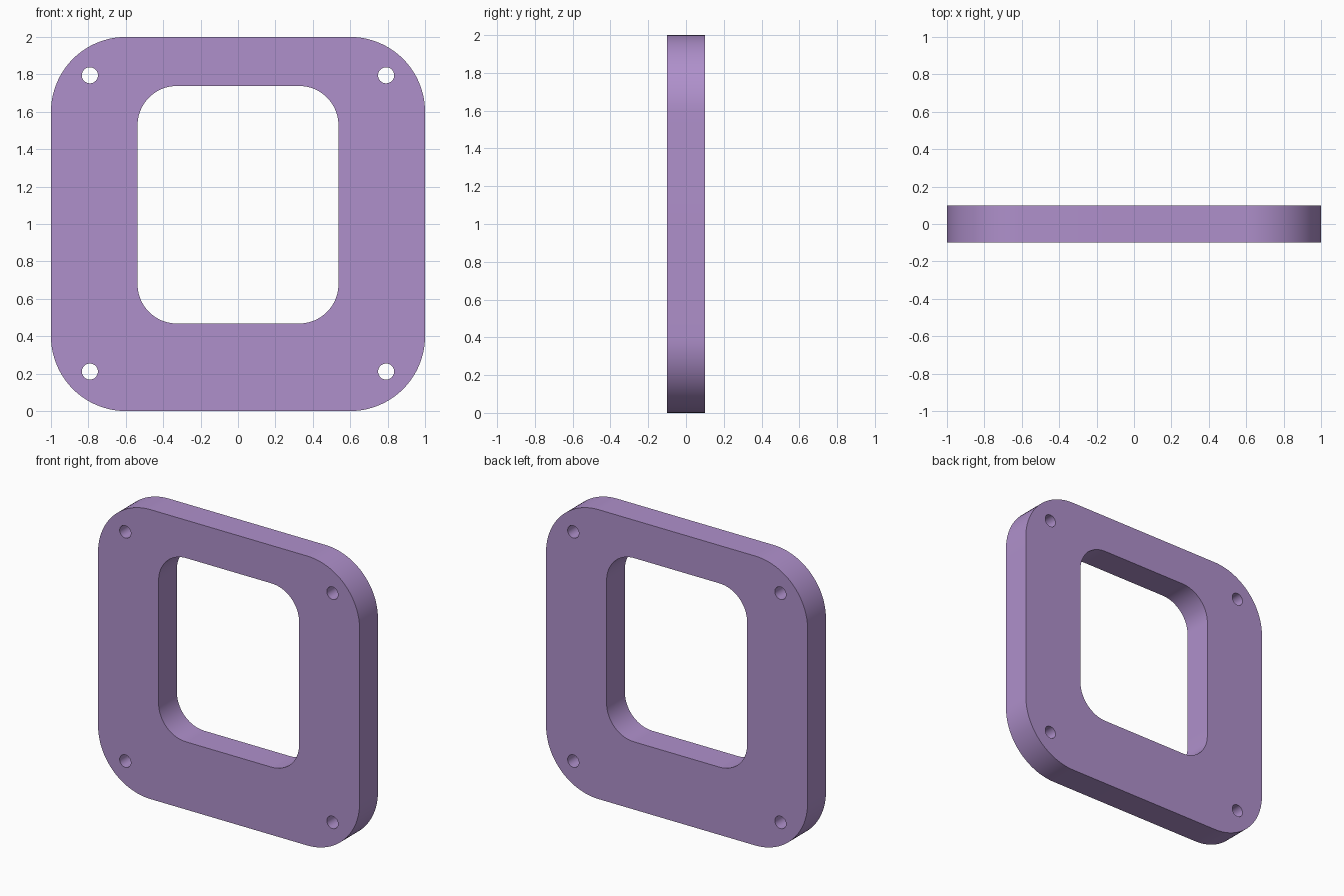
import bpy
from math import sin, cos, pi, radians

if "Cube" in bpy.data.objects:
    bpy.data.objects.remove(bpy.data.objects["Cube"])


def rounded_rect(hx, z0, z1, r, n=20):
    """Outline of a rectangle with rounded corners, counter-clockwise."""
    pts = []
    corners = [(hx - r, z1 - r), (r - hx, z1 - r), (r - hx, z0 + r), (hx - r, z0 + r)]
    for k, (cx, cz) in enumerate(corners):
        for i in range(n + 1):
            a = (k + i / n) * pi / 2
            pts.append((cx + r * cos(a), cz + r * sin(a)))
    return pts


def circle(cx, cz, r, n=32):
    return [(cx + r * cos(2 * pi * i / n), cz + r * sin(2 * pi * i / n)) for i in range(n)]


# Outer edge, window and four screw holes
loops = [rounded_rect(1.0, 0.0, 2.0, 0.4), rounded_rect(0.537, 0.468, 1.738, 0.21)]
loops += [circle(sx * 0.792, 1.003 + sz * 0.792, 0.043) for sx in (-1, 1) for sz in (-1, 1)]

# Flat filled profile, extruded to the plate thickness
curve = bpy.data.curves.new("mounting_plate", 'CURVE')
curve.dimensions = '2D'
curve.fill_mode = 'BOTH'
curve.extrude = 0.1
for pts in loops:
    s = curve.splines.new('POLY')
    s.points.add(len(pts) - 1)
    for p, (x, z) in zip(s.points, pts):
        p.co = (x, z, 0, 1)
    s.use_cyclic_u = True

plate = bpy.data.objects.new("mounting_plate", curve)
bpy.context.collection.objects.link(plate)
bpy.context.view_layer.objects.active = plate
plate.select_set(True)

# Stand it upright as a mesh with welded edges
plate.rotation_euler = (radians(90), 0, 0)
bpy.ops.object.convert(target='MESH')
plate = bpy.context.object
bpy.ops.object.transform_apply(location=False, rotation=True, scale=False)
bpy.ops.object.mode_set(mode='EDIT')
bpy.ops.mesh.select_all(action='SELECT')
bpy.ops.mesh.remove_doubles(threshold=0.0005)
bpy.ops.mesh.normals_make_consistent(inside=False)
bpy.ops.object.mode_set(mode='OBJECT')
bpy.ops.object.shade_smooth_by_angle(angle=radians(30))

# Purple finish
mat = bpy.data.materials.new("purple")
mat.diffuse_color = (0.43, 0.28, 0.60, 1)
mat.use_nodes = True
mat.node_tree.nodes["Principled BSDF"].inputs["Base Color"].default_value = mat.diffuse_color
plate.data.materials.clear()
plate.data.materials.append(mat)
